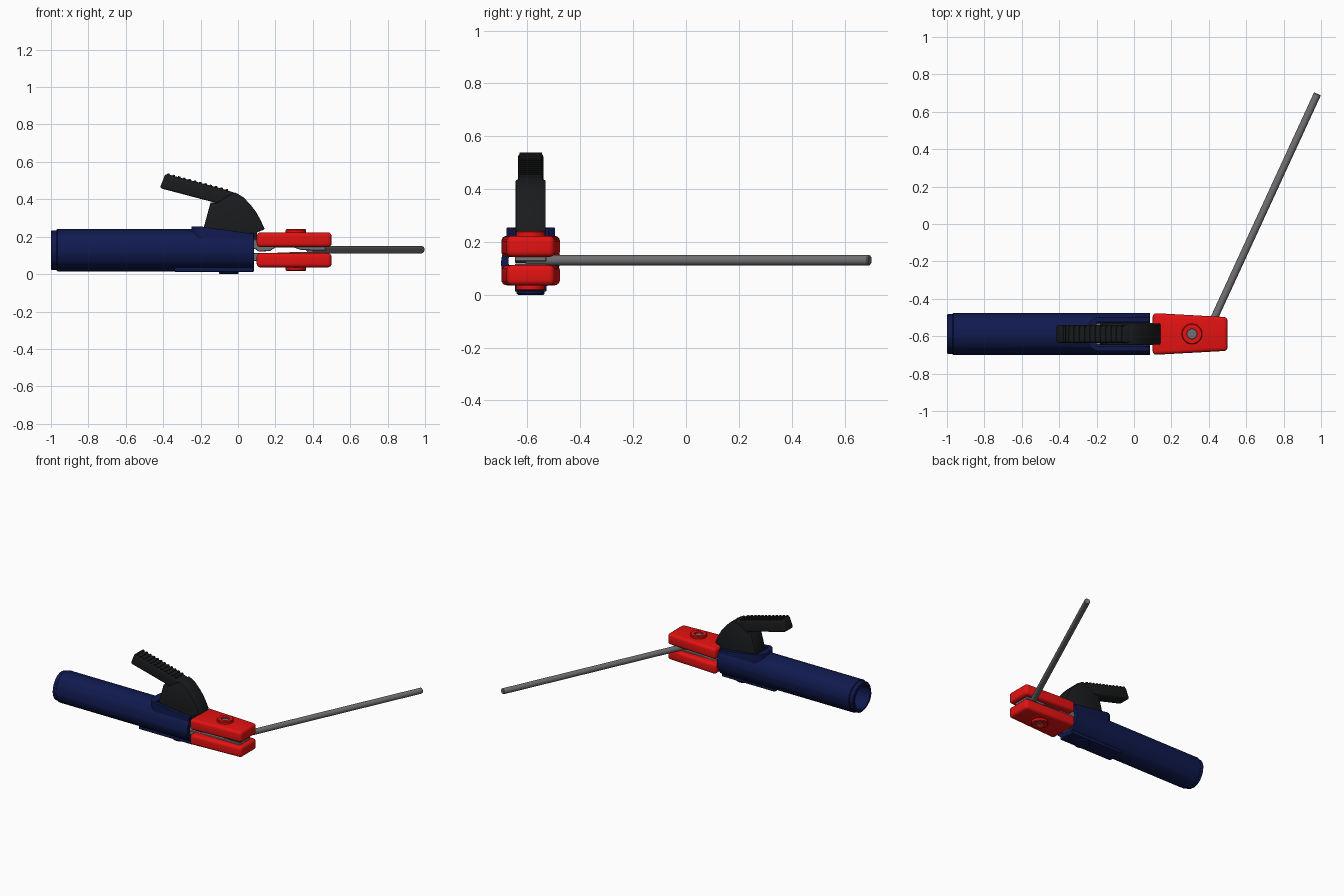
import bpy, bmesh, math
from mathutils import Vector, Matrix

if "Cube" in bpy.data.objects:
    bpy.data.objects.remove(bpy.data.objects["Cube"])

CY, CZ = -0.588, 0.128          # axis of the handle


def material(name, rgb):
    m = bpy.data.materials.new(name)
    m.diffuse_color = (*rgb, 1)
    m.use_nodes = True
    m.node_tree.nodes["Principled BSDF"].inputs["Base Color"].default_value = m.diffuse_color
    return m


NAVY = material("navy", (0.005, 0.010, 0.075))
RED = material("red", (0.78, 0.006, 0.006))
BLACK = material("black", (0.010, 0.011, 0.012))
METAL = material("metal", (0.16, 0.16, 0.17))


def finish(name, bm, mat, bevel=0, segs=3):
    bmesh.ops.recalc_face_normals(bm, faces=bm.faces)
    me = bpy.data.meshes.new(name)
    bm.to_mesh(me)
    bm.free()
    ob = bpy.data.objects.new(name, me)
    bpy.context.collection.objects.link(ob)
    me.materials.append(mat)
    if bevel:
        b = ob.modifiers.new("bevel", 'BEVEL')
        b.width, b.segments, b.angle_limit = bevel, segs, math.radians(35)
        apply(ob, b)
    smooth(ob)
    return ob


def select(ob):
    bpy.ops.object.select_all(action='DESELECT')
    ob.select_set(True)
    bpy.context.view_layer.objects.active = ob


def apply(ob, mod):
    select(ob)
    bpy.ops.object.modifier_apply(modifier=mod.name)


def smooth(ob):
    select(ob)
    bpy.ops.object.shade_smooth_by_angle(angle=math.radians(30))


def boolean(ob, other, op):
    b = ob.modifiers.new("bool", 'BOOLEAN')
    b.object, b.operation, b.solver = other, op, 'EXACT'
    apply(ob, b)
    bpy.data.objects.remove(other)


def extrude(name, pts, axis, lo, hi, mat, bevel=0, segs=3):
    """Outline in xz (axis y) or xy (axis z), extruded from lo to hi."""
    bm = bmesh.new()
    place = (lambda p, t: (p[0], t, p[1])) if axis == 'y' else (lambda p, t: (p[0], p[1], t))
    a = [bm.verts.new(place(p, lo)) for p in pts]
    b = [bm.verts.new(place(p, hi)) for p in pts]
    bm.faces.new(a)
    bm.faces.new(b)
    for i in range(len(pts)):
        j = (i + 1) % len(pts)
        bm.faces.new((a[i], a[j], b[j], b[i]))
    return finish(name, bm, mat, bevel, segs)


def box(name, x0, x1, half_y, z0, z1, mat, bevel=0):
    return extrude(name, [(x0, z0), (x1, z0), (x1, z1), (x0, z1)], 'y',
                   CY - half_y, CY + half_y, mat, bevel)


def lathe(name, profile, origin, direction, mat, n=32, closed=False, ribs=0):
    """Revolve (distance, radius) pairs round a direction."""
    bm = bmesh.new()
    mtx = Matrix.Translation(origin) @ Vector(direction).to_track_quat('Z', 'Y').to_matrix().to_4x4()
    rings = []
    for d, r in profile:
        ring = []
        for i in range(n):
            t = 2 * math.pi * (i + 0.5) / n
            rr = r - (ribs if (i * 8 // n) % 2 else 0)
            ring.append(bm.verts.new(mtx @ Vector((rr * math.cos(t), rr * math.sin(t), d))))
        rings.append(ring)
    pairs = list(zip(rings, rings[1:] + rings[:1]))
    for a, b in pairs if closed else pairs[:-1]:
        for i in range(n):
            j = (i + 1) % n
            bm.faces.new((a[i], a[j], b[j], b[i]))
    if not closed:
        bm.faces.new(rings[0])
        bm.faces.new(rings[-1])
    return finish(name, bm, mat)


# Handle: ribbed grip, raised collar round the lever slot, pad below, hollow bore
handle = lathe("handle", [(0, .101), (.004, .106), (.03, .106), (.03, .109), (.034, .113), (1.085, .113)],
               (-1, CY, CZ), (1, 0, 0), NAVY, n=64, ribs=.0025)
arc = [(-0.18 + 0.07 * math.cos(t), CY + 0.07 * math.sin(t) + math.copysign(0.022, math.sin(t)))
       for t in [math.pi * (0.5 + (k + .5) / 12) for k in range(12)]]
collar = extrude("collar", [(0.083, CY + .092)] + arc + [(0.083, CY - .092)], 'z', .15, .255, NAVY)
for v in collar.data.vertices:
    if v.co.z > .2:
        v.co.z = .255 - max(0, v.co.x + .2) * .14
boolean(handle, collar, 'UNION')
boolean(handle, box("pad", -.34, .083, .06, .0125, .06, NAVY, .004), 'UNION')
boolean(handle, lathe("bore", [(0, .084), (1.2, .084)], (-1.05, CY, CZ), (1, 0, 0), NAVY, n=48), 'DIFFERENCE')
boolean(handle, box("slot", -.2, .12, .065, .13, .32, NAVY), 'DIFFERENCE')
smooth(handle)
lathe("handle_screw_boss", [(0, .048), (.005, .053), (.03, .053)], (-.05, CY, 0), (0, 0, 1), NAVY)

# Insulated jaws with screw bosses
outline = [(.1, CY - .112), (.5, CY - .09), (.5, CY + .09), (.1, CY + .112)]
for side, z0, z1, zb, up in (("upper", .144, .223, .22, 1), ("lower", .036, .112, .038, -1)):
    extrude(side + "_jaw", outline, 'z', z0, z1, RED, .02, 4)
    lathe(side + "_jaw_boss", [(-.01, .027), (-.01, .055), (.017, .055), (.021, .051), (.021, .03), (.019, .027)],
          (.31, CY, zb), (0, 0, up), RED, closed=True)
    lathe(side + "_jaw_screw", [(-.02, .027), (.008, .027), (.01, .024)],
          (.31, CY, zb), (0, 0, up), METAL, n=24)

# Metal clamp bars inside the jaws
extrude("lower_clamp_bar", [(-.3, .07), (.46, .07), (.47, .118), (.3, .118), (.18, .113), (-.3, .113)],
        'y', CY - .06, CY + .06, METAL, .003, 1)
extrude("upper_clamp_bar", [(-.15, .15), (.09, .135), (.11, .121), (.17, .123), (.2, .142), (.3, .142),
                            (.34, .128), (.47, .126), (.46, .185), (-.15, .185)],
        'y', CY - .06, CY + .06, METAL, .003, 1)

# Lever: arm, wide curved base, grip ridges
extrude("lever_arm", [(-.418, .46), (-.388, .537), (-.1, .461), (-.02, .436), (.03, .40), (.0, .33),
                      (-.13, .384)], 'y', CY - .048, CY + .048, BLACK, .012)
extrude("lever_base", [(-.115, .38), (-.105, .385), (-.05, .42), (-.015, .437), (.03, .41), (.065, .373),
                       (.095, .335), (.12, .29), (.143, .24), (.1, .222), (.11, .18), (.06, .175),
                       (-.18, .225), (-.183, .25), (-.146, .385)], 'y', CY - .057, CY + .057, BLACK, .006, 2)
p0, p1 = Vector((-.372, .533)), Vector((-.06, .4505))
along = (p1 - p0).normalized()
normal = Vector((-along.y, along.x))
for i in range(12):
    c = p0.lerp(p1, i / 11)
    corners = [c + along * a + normal * b for a, b in ((-.009, -.006), (.009, -.006), (.006, .005), (-.006, .005))]
    extrude(f"lever_ridge_{i + 1}", corners, 'y', CY - .043, CY + .043, BLACK)

# Welding rod
start, end = Vector((.384, -.6, .131)), Vector((.981, .696, .131))
length = (end - start).length
lathe("welding_rod", [(0, .02), (length - .004, .02), (length, .017)], start, end - start, METAL, n=24)
